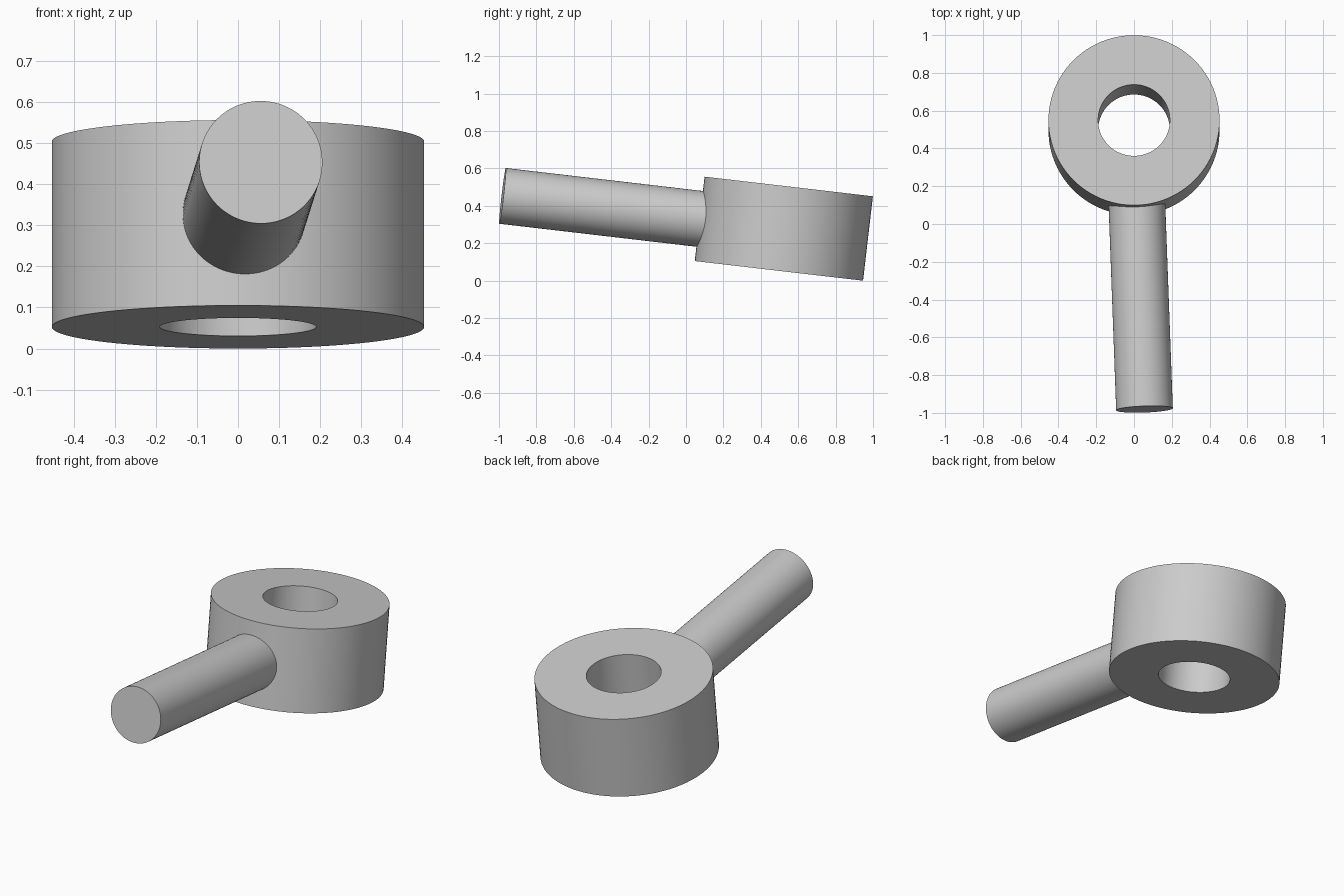
import bpy, bmesh, math
from mathutils import Matrix, Vector

cube = bpy.data.objects.get("Cube")
if cube:
    bpy.data.objects.remove(cube, do_unlink=True)

SEGMENTS = 96
TILT = math.radians(-6.65)
CENTRE = Vector((0, 0.523, 0.278))
RADIUS, HOLE, HEIGHT = 0.453, 0.19, 0.454
ROD_RADIUS, ROD_START, ROD_END = 0.15, 0.3, 1.515

grey = bpy.data.materials.new("plain grey")
grey.use_nodes = True
colour = (0.6, 0.6, 0.6, 1)
grey.diffuse_color = colour
grey.node_tree.nodes["Principled BSDF"].inputs["Base Color"].default_value = colour


def finish(name, bm, matrix):
    """Turn a bmesh into a smooth, sharp-edged object."""
    bmesh.ops.recalc_face_normals(bm, faces=bm.faces)
    mesh = bpy.data.meshes.new(name)
    bm.to_mesh(mesh)
    bm.free()
    mesh.materials.append(grey)
    obj = bpy.data.objects.new(name, mesh)
    bpy.context.collection.objects.link(obj)
    obj.matrix_world = matrix
    bpy.ops.object.select_all(action='DESELECT')
    obj.select_set(True)
    bpy.context.view_layer.objects.active = obj
    bpy.ops.object.shade_smooth_by_angle(angle=math.radians(30))
    return obj


tilted = Matrix.Translation(CENTRE) @ Matrix.Rotation(TILT, 4, 'X')

# Thick ring: a rectangular section turned about its axis
bm = bmesh.new()
half = HEIGHT / 2
section = [(HOLE, -half), (RADIUS, -half), (RADIUS, half), (HOLE, half)]
verts = [bm.verts.new((r, 0, z)) for r, z in section]
edges = [bm.edges.new((verts[i], verts[(i + 1) % len(verts)])) for i in range(len(verts))]
bmesh.ops.spin(bm, geom=verts + edges, cent=(0, 0, 0), axis=(0, 0, 1),
               angle=math.tau, steps=SEGMENTS, use_merge=True)
bmesh.ops.remove_doubles(bm, verts=bm.verts, dist=0.0001)
finish("ring", bm, tilted)

# Round handle leaving the ring radially, swung slightly to one side
bm = bmesh.new()
bmesh.ops.create_cone(bm, cap_ends=True, segments=SEGMENTS, radius1=ROD_RADIUS,
                      radius2=ROD_RADIUS, depth=ROD_END - ROD_START)
swing = Matrix.Rotation(math.radians(2.1), 4, 'Z')
lay_down = Matrix.Rotation(math.radians(90), 4, 'X')
slide = Matrix.Translation((0, 0, (ROD_START + ROD_END) / 2))
finish("handle", bm, tilted @ swing @ lay_down @ slide)
